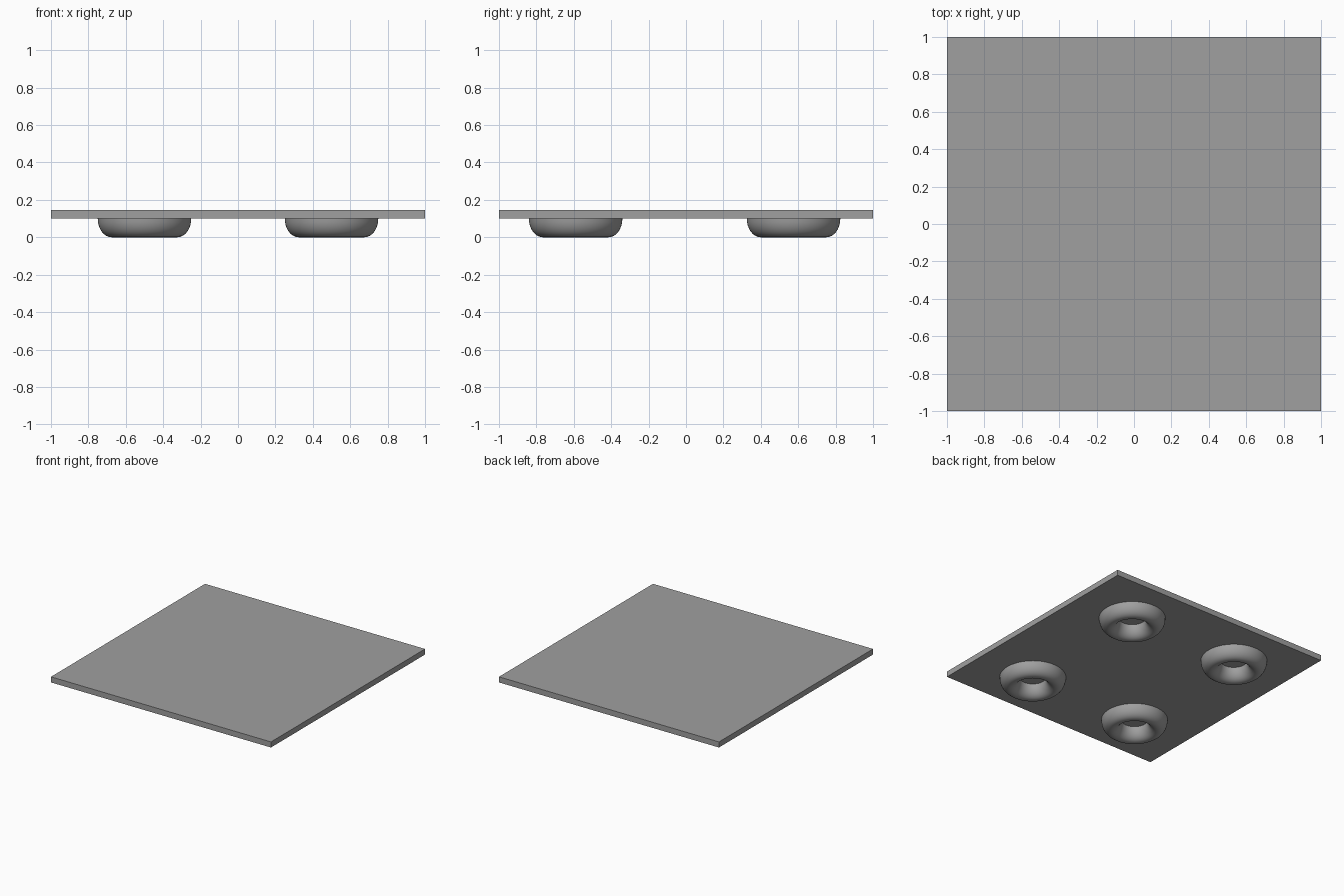
import bpy
import bmesh
from math import cos, sin, pi

cube = bpy.data.objects.get("Cube")
if cube:
    bpy.data.objects.remove(cube, do_unlink=True)

# Single plain grey
grey = bpy.data.materials.new("grey")
grey.use_nodes = True
colour = (0.35, 0.35, 0.35, 1)
grey.diffuse_color = colour
grey.node_tree.nodes["Principled BSDF"].inputs["Base Color"].default_value = colour

PLATE_BOTTOM, PLATE_TOP = 0.10, 0.146
RING_RADIUS, RING_WIDTH = 0.175, 0.075
SEGMENTS, ARC_STEPS = 64, 16


def add_object(name, bm, location):
    mesh = bpy.data.meshes.new(name)
    bmesh.ops.recalc_face_normals(bm, faces=bm.faces)
    bm.to_mesh(mesh)
    bm.free()
    mesh.materials.append(grey)
    obj = bpy.data.objects.new(name, mesh)
    obj.location = location
    bpy.context.collection.objects.link(obj)
    return obj


# Flat square plate
bm = bmesh.new()
bmesh.ops.create_cube(bm, size=1)
thickness = PLATE_TOP - PLATE_BOTTOM
bmesh.ops.scale(bm, vec=(2, 2, thickness), verts=bm.verts)
add_object("plate", bm, (0, 0, PLATE_BOTTOM + thickness / 2))


# Rounded ring foot: the lower half of a torus, open where it meets the plate
def ring_foot(name, x, y):
    bm = bmesh.new()
    angles = [pi + pi * i / ARC_STEPS for i in range(ARC_STEPS + 1)]
    verts = [bm.verts.new((RING_RADIUS + RING_WIDTH * cos(a), 0, PLATE_BOTTOM * sin(a)))
             for a in angles]
    edges = [bm.edges.new(pair) for pair in zip(verts, verts[1:])]
    bmesh.ops.spin(bm, geom=verts + edges, cent=(0, 0, 0), axis=(0, 0, 1),
                   angle=2 * pi, steps=SEGMENTS)
    bmesh.ops.remove_doubles(bm, verts=bm.verts, dist=0.0001)
    # An open shell: make every face look out of the tube
    bm.normal_update()
    obj = add_object(name, bm, (x, y, PLATE_BOTTOM))
    lowest = min(obj.data.polygons, key=lambda p: p.center.z)
    if lowest.normal.z > 0:
        obj.data.flip_normals()
    obj.data.shade_smooth()


for side, x in (("left", 0.5), ("right", -0.5)):
    for end, y in (("front", -0.59), ("back", 0.575)):
        ring_foot(f"{end}_{side}_foot", x, y)
